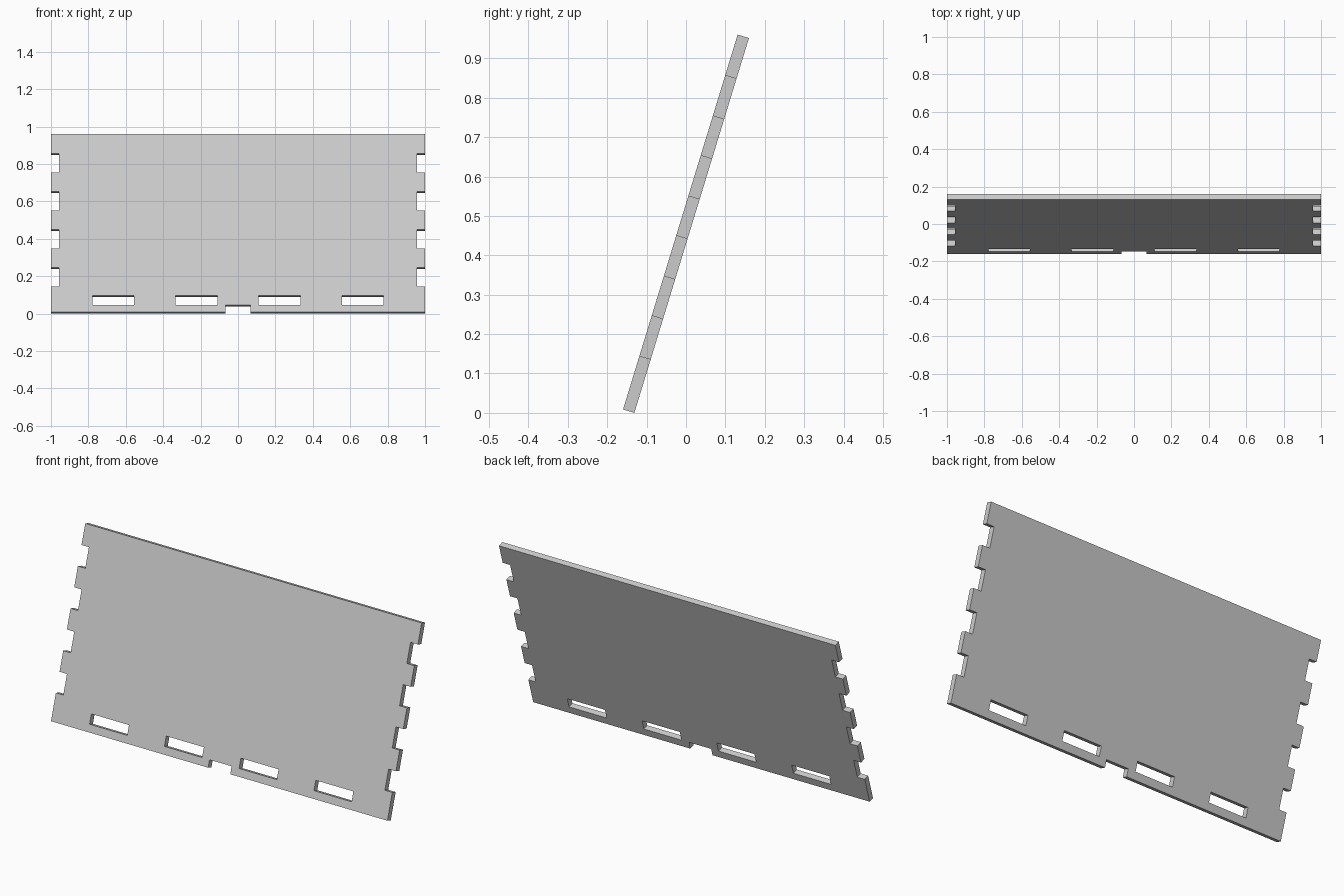
import bpy, bmesh
from math import radians, sin, cos
from mathutils import Matrix

cube = bpy.data.objects.get("Cube")
if cube:
    bpy.data.objects.remove(cube, do_unlink=True)

HEIGHT, THICK, LEAN = 0.995, 0.03, radians(17)
TOOTH, DEPTH, FIRST = 0.1063, 0.044, 0.1425   # side finger joints
LIP, SLOT_TOP, SLOT_HALF = 0.04, 0.092, 0.112  # bottom slots
NOTCH_HALF = 0.066

# Right half of the outline, from the bottom notch up to the top corner
half = [(NOTCH_HALF, LIP), (NOTCH_HALF, 0), (1, 0)]
for i in range(4):
    low = FIRST + 2 * i * TOOTH
    high = low + TOOTH
    half += [(1, low), (1 - DEPTH, low), (1 - DEPTH, high), (1, high)]
half.append((1, HEIGHT))
outline = half + [(-x, v) for x, v in reversed(half)]

# Flat filled curve, with slots as inner loops
curve = bpy.data.curves.new("panel_profile", 'CURVE')
curve.dimensions = '2D'
curve.fill_mode = 'BOTH'
curve.extrude = THICK / 2


def add_loop(points):
    spline = curve.splines.new('POLY')
    spline.points.add(len(points) - 1)
    for p, (x, v) in zip(spline.points, points):
        p.co = (x, v - HEIGHT / 2, 0, 1)
    spline.use_cyclic_u = True


add_loop(outline)
for cx in (-0.667, -0.222, 0.222, 0.667):
    a, b = cx - SLOT_HALF, cx + SLOT_HALF
    add_loop([(a, LIP), (b, LIP), (b, SLOT_TOP), (a, SLOT_TOP)])

# Turn the profile into a clean mesh and lean it back
profile = bpy.data.objects.new("panel_profile", curve)
bpy.context.collection.objects.link(profile)
bpy.context.view_layer.update()
mesh = bpy.data.meshes.new_from_object(
    profile.evaluated_get(bpy.context.evaluated_depsgraph_get()))
bpy.data.objects.remove(profile, do_unlink=True)
mesh.name = "slotted_panel"

bm = bmesh.new()
bm.from_mesh(mesh)
bmesh.ops.remove_doubles(bm, verts=bm.verts, dist=0.0001)
bmesh.ops.recalc_face_normals(bm, faces=bm.faces)
rise = (HEIGHT * cos(LEAN) + THICK * sin(LEAN)) / 2
bm.transform(Matrix.Translation((0, 0, rise)) @ Matrix.Rotation(radians(90) - LEAN, 4, 'X'))
for f in bm.faces:
    f.smooth = False
    f.material_index = 0
bm.to_mesh(mesh)
bm.free()

# Single light grey material
grey = bpy.data.materials.new("light_grey")
grey.use_nodes = True
colour = (0.6, 0.6, 0.6, 1)
grey.diffuse_color = colour
grey.node_tree.nodes["Principled BSDF"].inputs["Base Color"].default_value = colour
mesh.materials.clear()
mesh.materials.append(grey)

panel = bpy.data.objects.new("slotted_panel", mesh)
bpy.context.collection.objects.link(panel)
